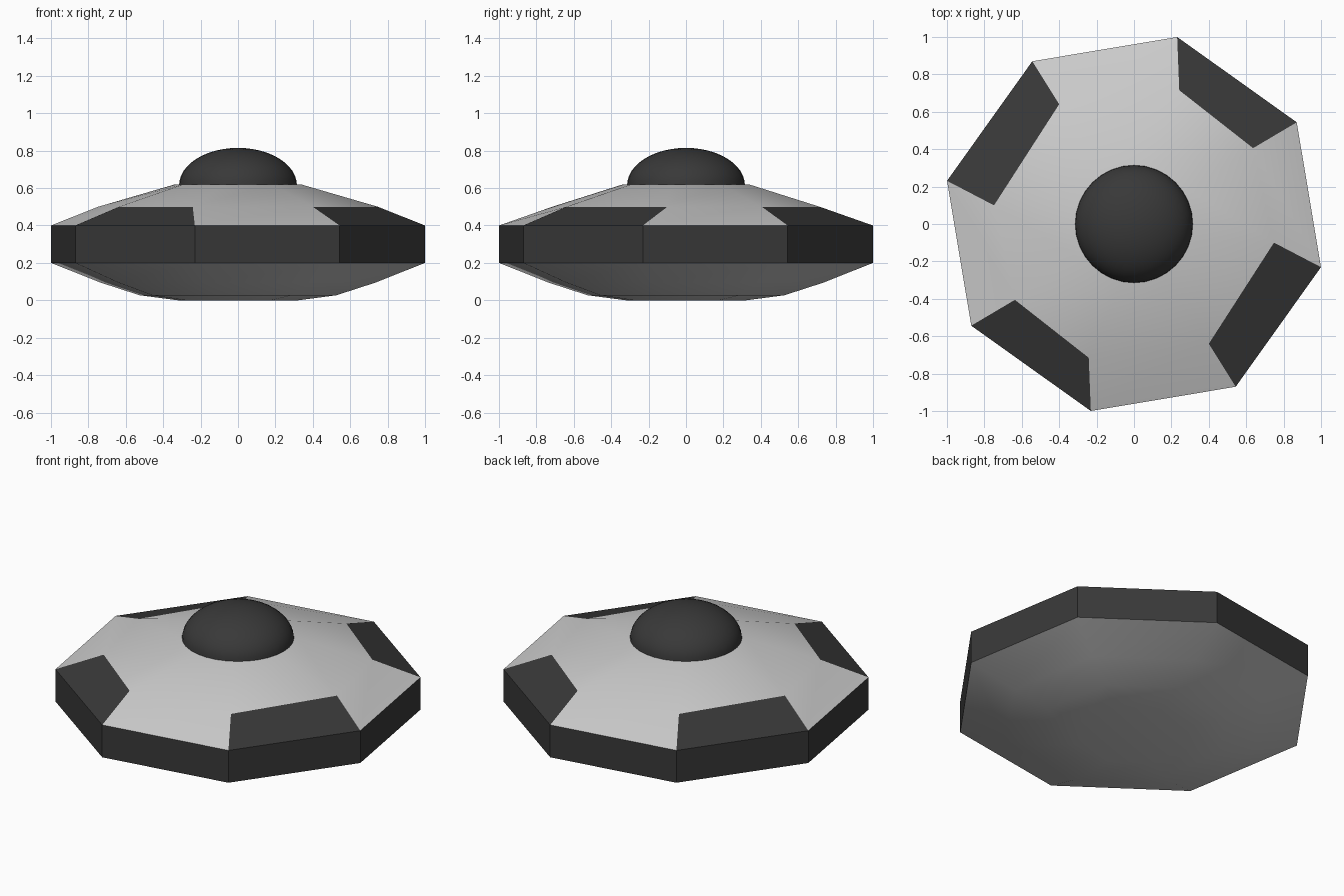
import bpy, bmesh, math

if "Cube" in bpy.data.objects:
    bpy.data.objects.remove(bpy.data.objects["Cube"])

START = -13.0      # angle of the first octagon corner


def ring(bm, r, z, twist=(0, 0)):
    """Octagon ring; twist repeats every half turn in pairs of corners."""
    out = []
    for i in range(8):
        a = math.radians(START + 45 * i + (twist[i % len(twist)]))
        out.append(bm.verts.new((r * math.cos(a), r * math.sin(a), z)))
    return out


def material(name, v):
    m = bpy.data.materials.new(name)
    m.diffuse_color = (v, v, v, 1)
    m.use_nodes = True
    m.node_tree.nodes["Principled BSDF"].inputs["Base Color"].default_value = m.diffuse_color
    return m


def finish(name, bm, keep, mat=None, smooth=True):
    """Make an object from the chosen faces of a bmesh copy."""
    part = bm.copy()
    part.faces.ensure_lookup_table()
    drop = [f for f in part.faces if f.material_index != keep]
    bmesh.ops.delete(part, geom=drop, context='FACES')
    for f in part.faces:
        f.material_index = 0
        f.smooth = smooth
    me = bpy.data.meshes.new(name)
    part.to_mesh(me)
    part.free()
    ob = bpy.data.objects.new(name, me)
    bpy.context.collection.objects.link(ob)
    if mat:
        me.materials.append(mat)
    return ob


dark = material("dark_metal", 0.04)

# Octagonal saucer, ring by ring; index 0 hull, 1 rim, 2 corner panels
HULL, RIM, PANEL = 0, 1, 2
bm = bmesh.new()
panel_twist = (5.4, 0.5, -5.7, 0, 5.4, 0.5, -5.7, 0)
profile = [(0.33, 0.0, (0,)), (0.54, 0.027, (0,)), (0.755, 0.095, (0,)),
           (1.026, 0.2, (0,)), (1.026, 0.4, (0,)),
           (0.755, 0.5, panel_twist), (0.345, 0.62, (0,))]
rings = [ring(bm, *p) for p in profile]
for k in range(len(rings) - 1):
    for i in range(8):
        j = (i + 1) % 8
        f = bm.faces.new((rings[k][i], rings[k][j], rings[k + 1][j], rings[k + 1][i]))
        if k == 3:
            f.material_index = RIM
        elif k == 4 and i % 2 == 1:
            f.material_index = PANEL
bm.faces.new(rings[0][::-1])
bm.faces.new(rings[-1])

finish("saucer_hull", bm, HULL)
finish("outer_rim", bm, RIM, dark, False)
finish("corner_panels", bm, PANEL, dark, False)
bm.free()

# Cockpit dome: upper half of a flattened sphere sitting on the hull
bm = bmesh.new()
bmesh.ops.create_uvsphere(bm, u_segments=32, v_segments=24, radius=0.315)
bmesh.ops.delete(bm, geom=[v for v in bm.verts if v.co.z < -0.001], context='VERTS')
for v in bm.verts:
    v.co.z = v.co.z * 0.2 / 0.315 + 0.615
finish("cockpit_dome", bm, 0, dark)
bm.free()
